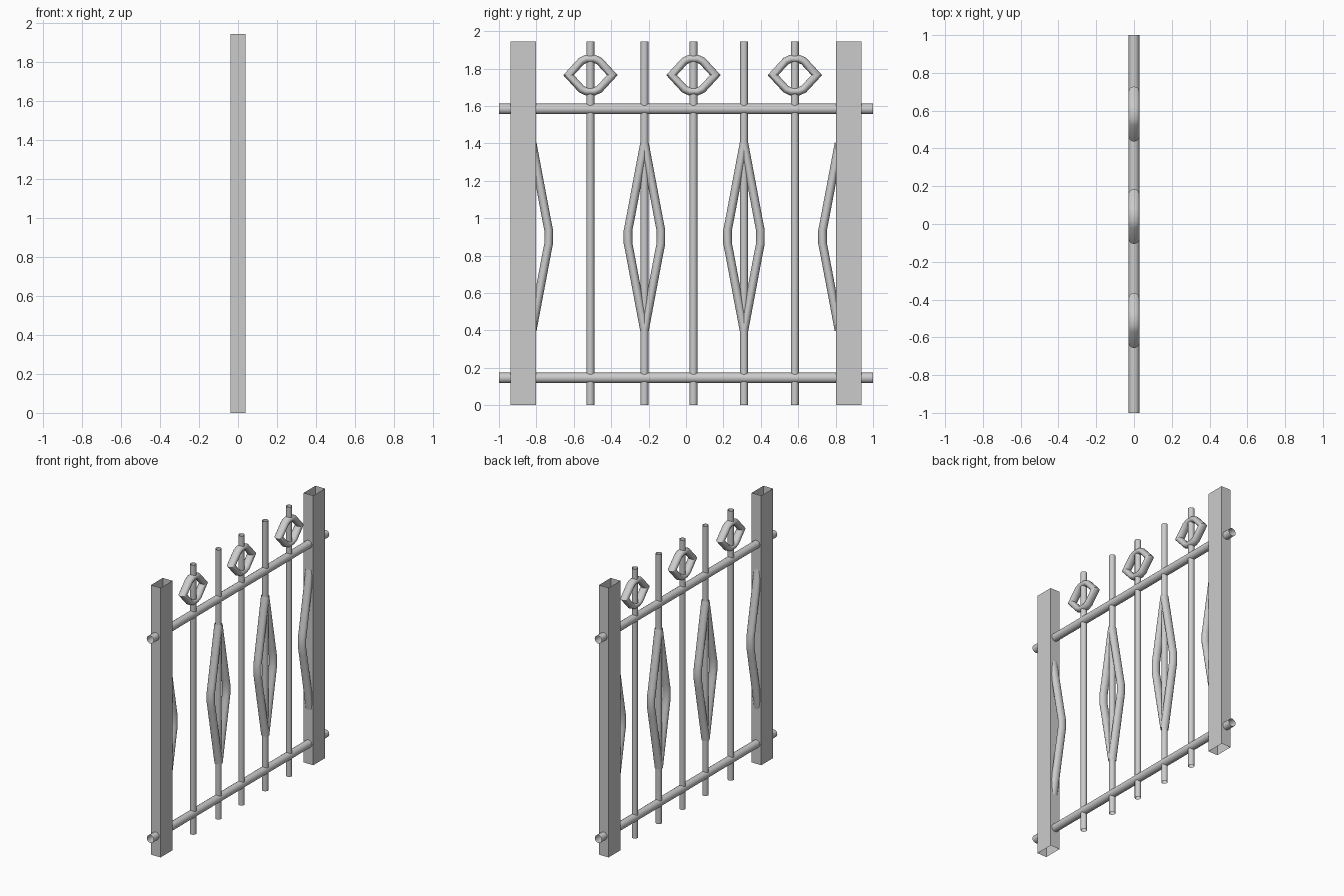
import bpy, bmesh, math
from mathutils import Vector

if "Cube" in bpy.data.objects:
    bpy.data.objects.remove(bpy.data.objects["Cube"])

metal = bpy.data.materials.new("grey_metal")
metal.use_nodes = True
GREY = (0.6, 0.6, 0.6, 1)
metal.diffuse_color = GREY
metal.node_tree.nodes["Principled BSDF"].inputs["Base Color"].default_value = GREY

HEIGHT = 1.944
BAR_R = 0.021


def tube(name, path, r_plane, r_x, closed=False, sides=16, turn=0.0):
    """Sweep an open-ended elliptical section along a (y, z) path with mitred bends."""
    pts = [Vector(p) for p in path]
    n = len(pts)
    bm = bmesh.new()
    rings = []
    for i, p in enumerate(pts):
        before = pts[i - 1] if (closed or i > 0) else None
        after = pts[(i + 1) % n] if (closed or i < n - 1) else None
        d_in = (p - before).normalized() if before else (after - p).normalized()
        d_out = (after - p).normalized() if after else d_in
        tangent = (d_in + d_out).normalized()
        normal = Vector((-tangent.y, tangent.x)) / tangent.dot(d_in)
        ring = []
        for k in range(sides):
            a = 2 * math.pi * k / sides + turn
            q = p + normal * r_plane * math.sin(a)
            ring.append(bm.verts.new((r_x * math.cos(a), q.x, q.y)))
        rings.append(ring)
    for i in range(n if closed else n - 1):
        a, b = rings[i], rings[(i + 1) % n]
        for k in range(sides):
            j = (k + 1) % sides
            bm.faces.new((a[k], a[j], b[j], b[k]))
    bmesh.ops.recalc_face_normals(bm, faces=bm.faces)
    mesh = bpy.data.meshes.new(name)
    bm.to_mesh(mesh)
    bm.free()
    mesh.materials.append(metal)
    obj = bpy.data.objects.new(name, mesh)
    bpy.context.collection.objects.link(obj)
    if sides > 4:
        bpy.ops.object.select_all(action='DESELECT')
        obj.select_set(True)
        bpy.context.view_layer.objects.active = obj
        bpy.ops.object.shade_smooth_by_angle(angle=math.radians(40))
    return obj


# Hollow square end posts
for name, y in (("right_post", -0.87), ("left_post", 0.87)):
    tube(name, [(y, 0), (y, HEIGHT)], 0.067 * math.sqrt(2), 0.038 * math.sqrt(2),
         sides=4, turn=math.pi / 4)

# Horizontal rails
for name, z in (("lower_rail", 0.146), ("upper_rail", 1.584)):
    tube(name, [(-1, z), (1, z)], 0.028, 0.028)

# Upright bars
ring_bars = (-0.511, 0.04, 0.582)
bowed_bars = (-0.222, 0.31)
for y in ring_bars + bowed_bars:
    tube("upright_bar", [(y, 0), (y, HEIGHT)], BAR_R, BAR_R)

# Pointed rings near the top of alternate bars
quarter = [(0.117, 0), (0.048, 0.075), (0.022, 0.087)]
upper = quarter + [(-y, z) for y, z in reversed(quarter)]
outline = upper + [(y, -z) for y, z in reversed(upper[1:-1])]
for c in ring_bars:
    tube("ornament_ring", [(c + y, 1.765 + z) for y, z in outline], BAR_R, 0.029, closed=True)

# Bowed side rods, paired round the bars and single beside the posts
half_bow = [(0, 0.5), (0.078, 0.085), (0.088, 0.035)]
bow = half_bow + [(y, -z) for y, z in reversed(half_bow)]
bows = [(c, s) for c in bowed_bars for s in (-1, 1)] + [(-0.822, 1), (0.818, -1)]
for c, side in bows:
    tube("bowed_rod", [(c + side * y, 0.9 + z) for y, z in bow], 0.023, 0.029)
